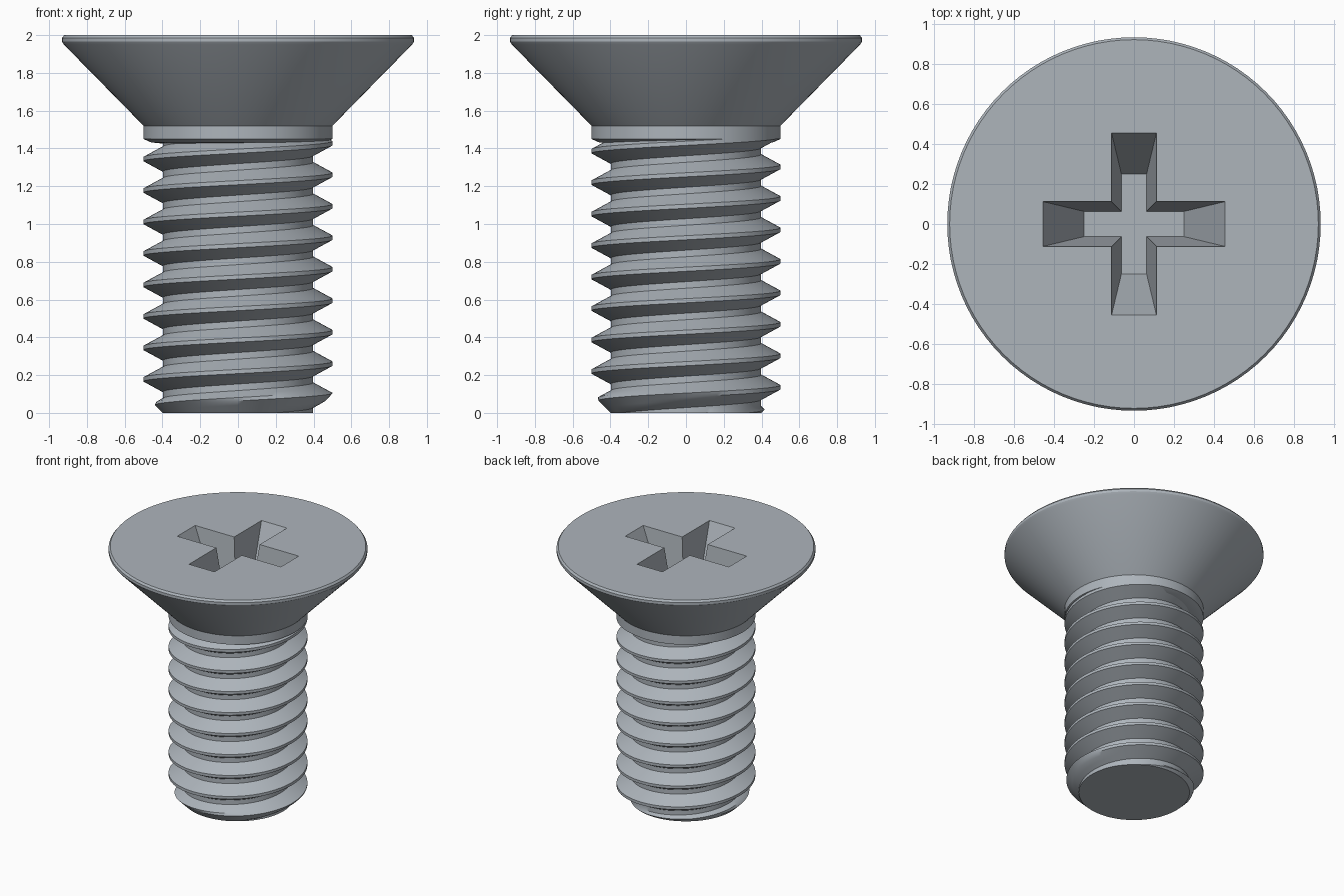
import bpy, bmesh, math

if "Cube" in bpy.data.objects:
    bpy.data.objects.remove(bpy.data.objects["Cube"])

PITCH, CREST_R, ROOT_R = 1 / 6, 0.5, 0.398
THREAD_TOP = 1.46
CREST_Z = 0.094          # crest height on the +x side
STEPS = 96

steel = bpy.data.materials.new("steel grey")
steel.diffuse_color = (0.42, 0.46, 0.50, 1)
steel.use_nodes = True
steel.node_tree.nodes["Principled BSDF"].inputs["Base Color"].default_value = steel.diffuse_color


def make_object(name, bm):
    bmesh.ops.remove_doubles(bm, verts=bm.verts, dist=1e-5)
    bmesh.ops.dissolve_degenerate(bm, edges=bm.edges, dist=1e-5)
    bmesh.ops.recalc_face_normals(bm, faces=bm.faces)
    mesh = bpy.data.meshes.new(name)
    bm.to_mesh(mesh)
    bm.free()
    mesh.materials.append(steel)
    obj = bpy.data.objects.new(name, mesh)
    bpy.context.collection.objects.link(obj)
    return obj


def smooth(obj, angle):
    bpy.ops.object.select_all(action='DESELECT')
    obj.select_set(True)
    bpy.context.view_layer.objects.active = obj
    bpy.ops.object.shade_smooth_by_angle(angle=math.radians(angle))


# Head: revolved countersunk profile with a short plain shoulder
profile = [(0, 1.425), (0.39, 1.425), (0.46, 1.432), (0.5, 1.45), (0.5, 1.52),
           (0.922, 1.95), (0.932, 1.965), (0.932, 1.985), (0.92, 2.0), (0, 2.0)]
bm = bmesh.new()
pts = [bm.verts.new((r, 0, z)) for r, z in profile]
edges = [bm.edges.new(pair) for pair in zip(pts[:-1], pts[1:])]
bmesh.ops.spin(bm, geom=pts + edges, cent=(0, 0, 0), axis=(0, 0, 1),
               angle=math.tau, steps=STEPS, use_merge=False)
head = make_object("countersunk_head", bm)


# Cross recess cutter: tapered plus shape
def cross_loop(bm, length, half, z):
    quarter = [(length, -half), (length, half), (half, half)]
    loop = []
    for k in range(4):
        c, s = [(1, 0), (0, 1), (-1, 0), (0, -1)][k]
        loop += [bm.verts.new((c * x - s * y, s * x + c * y, z)) for x, y in quarter]
    return loop


DEPTH, EXTRA = 0.45, 0.05
grow = 1 + EXTRA / DEPTH
bm = bmesh.new()
low = cross_loop(bm, 0.25, 0.063, 2 - DEPTH)
high = cross_loop(bm, 0.25 + 0.205 * grow, 0.063 + 0.049 * grow, 2 + EXTRA)
bm.faces.new(low)
bm.faces.new(high)
for i in range(12):
    j = (i + 1) % 12
    bm.faces.new((low[i], low[j], high[j], high[i]))
cutter = make_object("recess_cutter", bm)
cutter.hide_render = True
cutter.hide_viewport = True

cut = head.modifiers.new("cross_recess", 'BOOLEAN')
cut.operation = 'DIFFERENCE'
cut.solver = 'EXACT'
cut.object = cutter
bpy.context.view_layer.objects.active = head
head.select_set(True)
bpy.ops.object.modifier_apply(modifier=cut.name)
bpy.data.objects.remove(cutter)
smooth(head, 30)


# Threaded shank: helical surface trimmed at both ends, chamfered at the tip
CREST_HALF, ROOT_START = 0.011, 0.066


def thread_radius(offset):
    d = abs((offset + PITCH / 2) % PITCH - PITCH / 2)
    t = min(max((d - CREST_HALF) / (ROOT_START - CREST_HALF), 0), 1)
    return CREST_R + (ROOT_R - CREST_R) * t


half_rows = [CREST_HALF, 0.029, 0.047, ROOT_START]
rows = [-r for r in reversed(half_rows)] + half_rows
offsets = [n * PITCH + r for n in range(-3, 11) for r in rows]
bm = bmesh.new()
columns = []
for i in range(STEPS + 1):
    a = math.tau * i / STEPS
    base = CREST_Z + PITCH * i / STEPS
    column = []
    for off in offsets:
        z = min(max(base + off, 0), THREAD_TOP)
        r = min(thread_radius(z - base), 0.4 + z)
        column.append(bm.verts.new((r * math.cos(a), r * math.sin(a), z)))
    columns.append(column)
for left, right in zip(columns[:-1], columns[1:]):
    for k in range(len(offsets) - 1):
        # skip the parts collapsed onto the end rims
        zs = [v.co.z for v in (left[k], right[k], right[k + 1], left[k + 1])]
        if max(zs) - min(zs) > 1e-6:
            bm.faces.new((left[k], right[k], right[k + 1], left[k + 1]))
bmesh.ops.delete(bm, geom=[v for v in bm.verts if not v.link_faces], context='VERTS')
bmesh.ops.remove_doubles(bm, verts=bm.verts, dist=1e-5)
bmesh.ops.holes_fill(bm, edges=[e for e in bm.edges if e.is_boundary], sides=0)
shank = make_object("threaded_shank", bm)
smooth(shank, 35)
